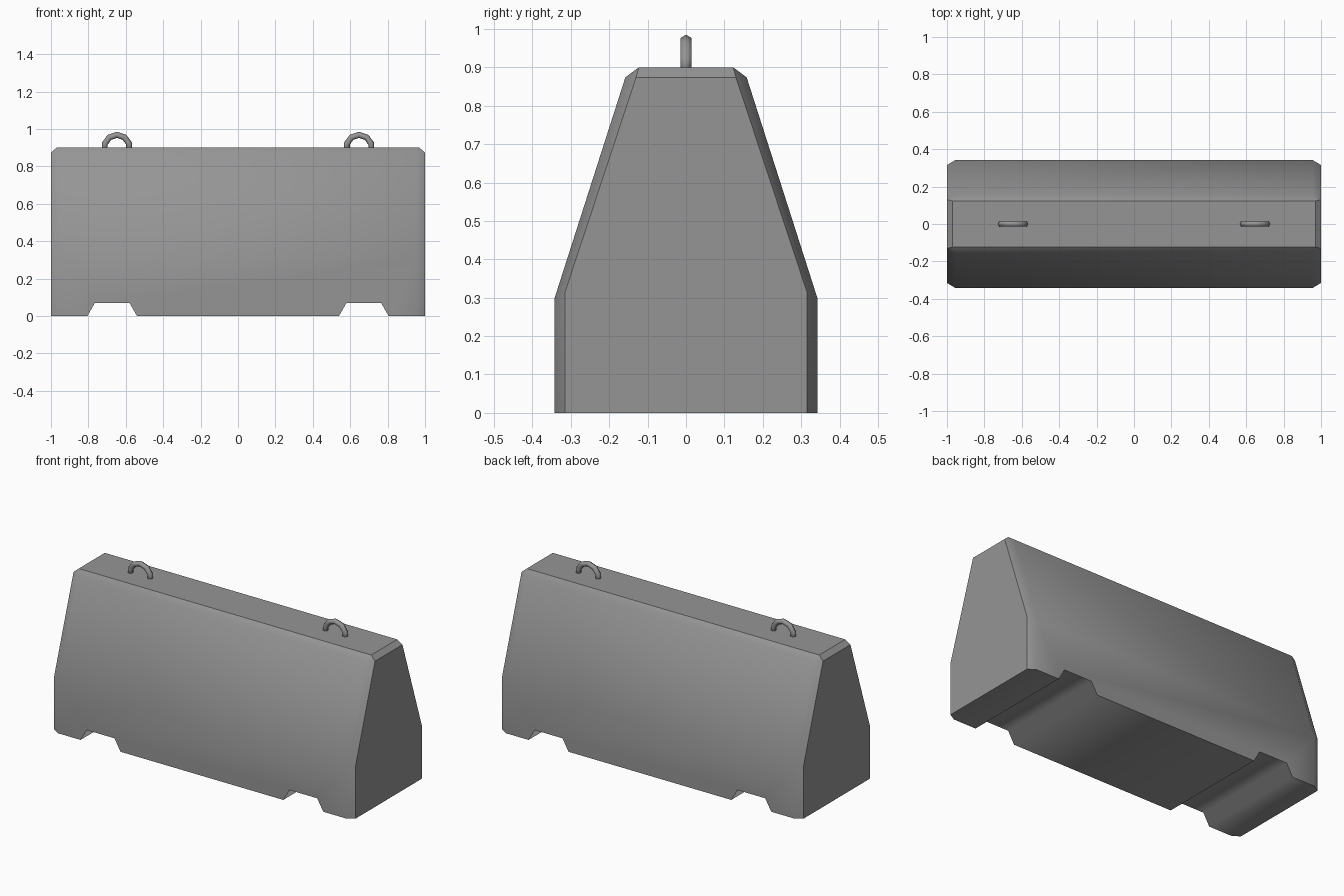
import bpy, bmesh, math
from mathutils import Matrix

cube = bpy.data.objects.get("Cube")
if cube:
    bpy.data.objects.remove(cube, do_unlink=True)

concrete = bpy.data.materials.new("concrete_grey")
concrete.use_nodes = True
colour = (0.30, 0.30, 0.30, 1)
concrete.diffuse_color = colour
bsdf = next(n for n in concrete.node_tree.nodes if n.type == 'BSDF_PRINCIPLED')
bsdf.inputs["Base Color"].default_value = colour


def make_object(name, bm):
    mesh = bpy.data.meshes.new(name)
    bm.to_mesh(mesh)
    bm.free()
    mesh.materials.append(concrete)
    obj = bpy.data.objects.new(name, mesh)
    bpy.context.collection.objects.link(obj)
    return obj


# Barrier block: tapered body, chamfered ends, two lifting notches underneath
bm = bmesh.new()


def face(points):
    bm.faces.new([bm.verts.new(p) for p in points])


SIDE_X, TOP_X = 0.955, 0.97
notch = [(0.54, 0), (0.58, 0.07), (0.765, 0.07), (0.805, 0)]
under = [(-x, z) for x, z in reversed(notch)] + notch
end = [(0.315, 0), (0.315, 0.315), (0.13, 0.874)]
side = [(0.342, 0), (0.342, 0.30), (0.158, 0.874)]
ridge_y, top_z = 0.123, 0.90
low, waist, shoulder = side

for s in (-1, 1):
    # Long sides
    outline = [(-SIDE_X, 0)] + under + [(SIDE_X, 0), (SIDE_X, waist[1]), (-SIDE_X, waist[1])]
    face([(x, s * low[0], z) for x, z in outline])
    face([(-SIDE_X, s * waist[0], waist[1]), (SIDE_X, s * waist[0], waist[1]),
          (SIDE_X, s * shoulder[0], shoulder[1]), (-SIDE_X, s * shoulder[0], shoulder[1])])
    face([(-SIDE_X, s * shoulder[0], shoulder[1]), (SIDE_X, s * shoulder[0], shoulder[1]),
          (TOP_X, s * ridge_y, top_z), (-TOP_X, s * ridge_y, top_z)])
    # Ends with their corner chamfers
    face([(s, y, z) for y, z in end] + [(s, -y, z) for y, z in reversed(end)])
    face([(s, -end[2][0], end[2][1]), (s, end[2][0], end[2][1]),
          (s * TOP_X, ridge_y, top_z), (s * TOP_X, -ridge_y, top_z)])
    for t in (-1, 1):
        for i in range(2):
            (ya, za), (yb, zb) = side[i:i + 2]
            (yc, zc), (yd, zd) = end[i:i + 2]
            face([(s * SIDE_X, t * ya, za), (s * SIDE_X, t * yb, zb),
                  (s, t * yd, zd), (s, t * yc, zc)])
        face([(s * SIDE_X, t * shoulder[0], shoulder[1]),
              (s, t * end[2][0], end[2][1]), (s * TOP_X, t * ridge_y, top_z)])
    # Foot under each end
    foot = [(notch[3][0], low[0]), (SIDE_X, low[0]), (1, end[0][0])]
    face([(s * x, y, 0) for x, y in foot] + [(s * x, -y, 0) for x, y in reversed(foot)])

# Underside strips and flat top
for (xa, za), (xb, zb) in zip(under, under[1:]):
    face([(xa, -low[0], za), (xb, -low[0], zb), (xb, low[0], zb), (xa, low[0], za)])
face([(-TOP_X, -ridge_y, top_z), (TOP_X, -ridge_y, top_z),
      (TOP_X, ridge_y, top_z), (-TOP_X, ridge_y, top_z)])

bmesh.ops.remove_doubles(bm, verts=bm.verts, dist=0.0005)
bmesh.ops.recalc_face_normals(bm, faces=bm.faces)
for f in bm.faces:
    f.smooth = True
for e in bm.edges:
    both_below = all(f.normal.z < -0.3 for f in e.link_faces)
    e.smooth = both_below or e.calc_face_angle(0) < math.radians(36)
make_object("barrier_block", bm)

# Lifting loops: half rings set into the top
MAJOR, MINOR, RING, SIDES = 0.0685, 0.0165, 10, 6
for name, x in (("right_lifting_loop", -0.647), ("left_lifting_loop", 0.647)):
    bm = bmesh.new()
    rings = []
    for i in range(RING // 2 + 2):
        a = math.pi * (2 * i - 1) / RING
        ring = []
        for j in range(SIDES):
            b = math.tau * j / SIDES
            r = MAJOR + MINOR * math.cos(b)
            ring.append(bm.verts.new((r * math.cos(a), MINOR * math.sin(b), r * math.sin(a))))
        rings.append(ring)
    for p, q in zip(rings, rings[1:]):
        for j in range(SIDES):
            k = (j + 1) % SIDES
            bm.faces.new((p[j], p[k], q[k], q[j]))
    bm.faces.new(rings[0])
    bm.faces.new(rings[-1])
    bmesh.ops.recalc_face_normals(bm, faces=bm.faces)
    for f in bm.faces:
        f.smooth = True
    bmesh.ops.transform(bm, matrix=Matrix.Translation((x, 0, top_z)), verts=bm.verts)
    make_object(name, bm)
